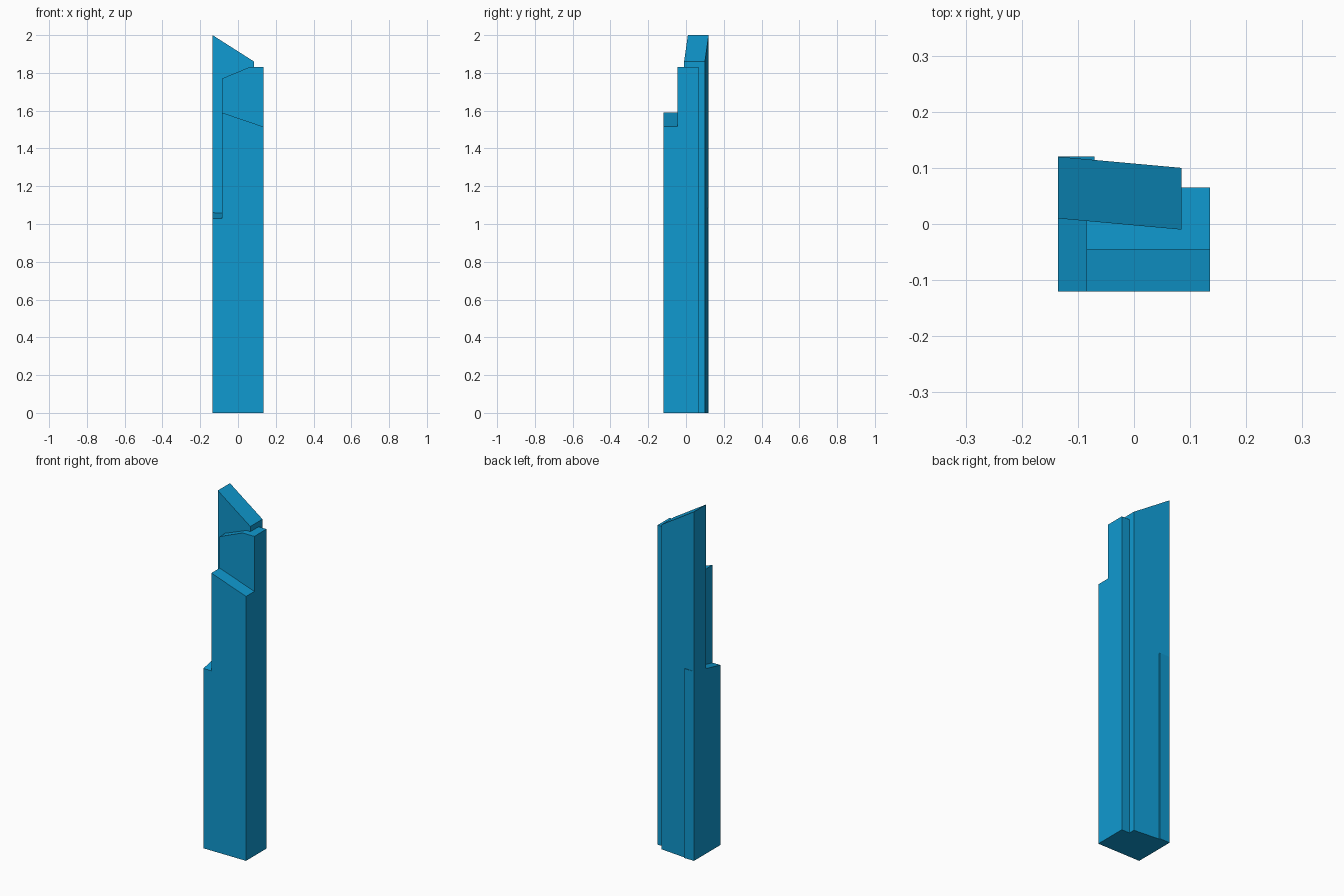
import bpy
import bmesh
from mathutils import Vector

cube = bpy.data.objects.get("Cube")
if cube:
    bpy.data.objects.remove(cube, do_unlink=True)

BLUE = (0.005, 0.32, 0.63, 1.0)
mat = bpy.data.materials.new("tower blue")
mat.use_nodes = True
mat.diffuse_color = BLUE
bsdf = mat.node_tree.nodes["Principled BSDF"]
bsdf.inputs["Base Color"].default_value = BLUE
bsdf.inputs["Roughness"].default_value = 0.6


def prism(name, outline, sweep):
    """Flat outline swept along a vector into a closed solid."""
    bm = bmesh.new()
    face = bm.faces.new([bm.verts.new(p) for p in outline])
    result = bmesh.ops.extrude_face_region(bm, geom=[face], use_keep_orig=True)
    moved = [v for v in result["geom"] if isinstance(v, bmesh.types.BMVert)]
    bmesh.ops.translate(bm, verts=moved, vec=Vector(sweep))
    bmesh.ops.recalc_face_normals(bm, faces=bm.faces)
    mesh = bpy.data.meshes.new(name)
    bm.to_mesh(mesh)
    bm.free()
    mesh.materials.append(mat)
    obj = bpy.data.objects.new(name, mesh)
    bpy.context.scene.collection.objects.link(obj)
    return obj


W = 0.135      # half width
D = 0.12       # half depth
STEP = 0.085   # edge of the stepped volumes
MID = -0.045   # front of the middle volume

# Tallest rear slab, turned slightly, with a sloping roof
prism("rear_slab",
      [(-W, 0.01, 0), (STEP, -0.01, 0), (STEP, -0.01, 1.86), (-W, 0.01, 2)],
      (0, 0.11, 0))

# Middle volume with a chamfered roof
prism("middle_block",
      [(-STEP, MID, 0), (W, MID, 0), (W, MID, 1.83),
       (0.06, MID, 1.83), (-STEP, MID, 1.77)],
      (0, 0.11, 0))

# Front volume with a roof falling sideways
prism("front_block",
      [(-STEP, -D, 0), (W, -D, 0), (W, -D, 1.515), (-STEP, -D, 1.59)],
      (0, D + MID, 0))

# Low side volume running the full depth, roof rising to the rear
prism("low_side_block",
      [(-W, -D, 0), (-W, D, 0), (-W, D, 1.085), (-W, -D, 1.03)],
      (0.065, 0, 0))
